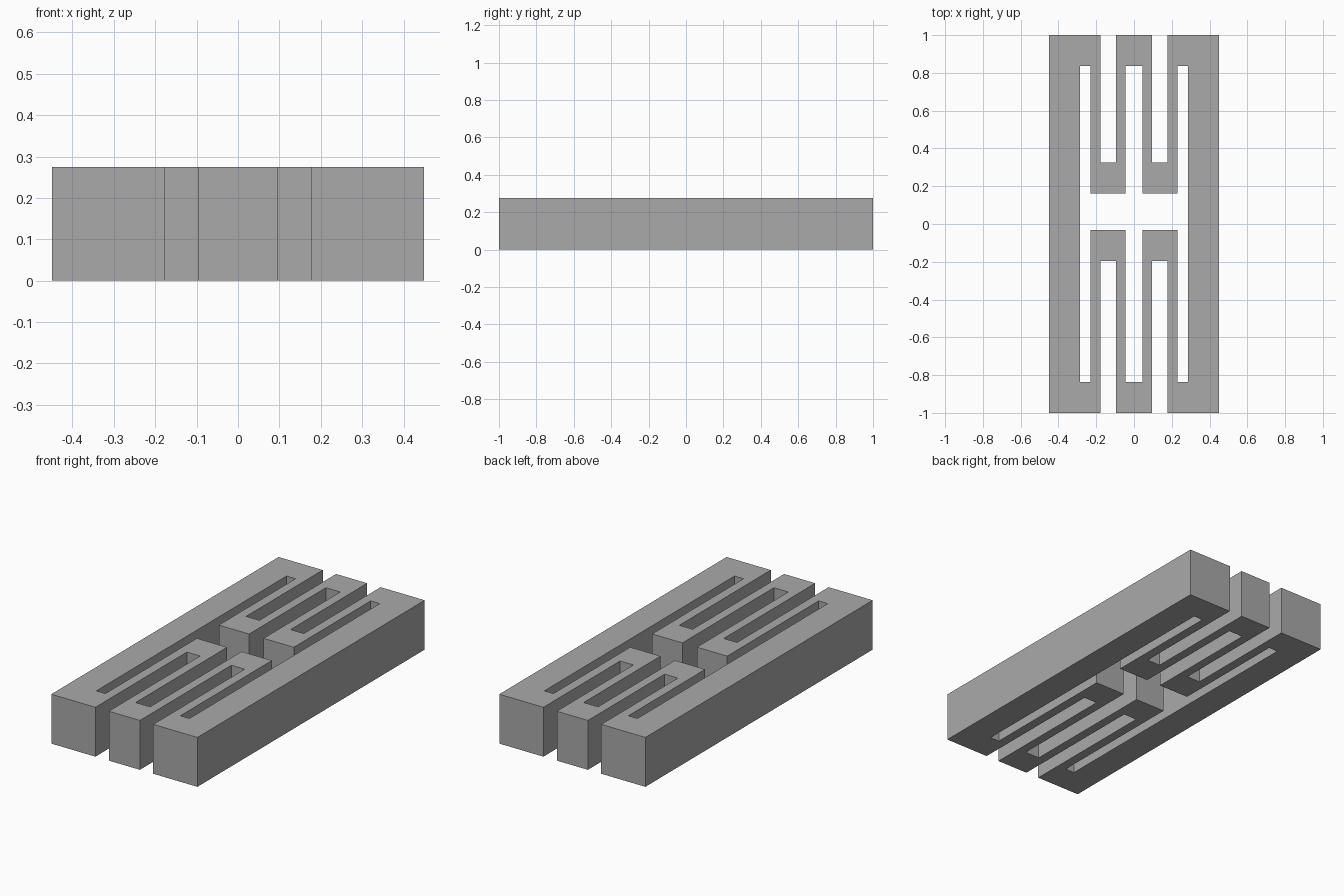
import bpy
import bmesh

if "Cube" in bpy.data.objects:
    bpy.data.objects.remove(bpy.data.objects["Cube"], do_unlink=True)

HEIGHT = 0.275
END, BRIDGE = 1.0, 0.837            # outer end, inner edge of end bridges
RAIL_OUT, RAIL_IN = 0.45, 0.287     # side rails
BEAM_OUT, BEAM_IN = 0.231, 0.178    # outer flexure beams
MID_OUT, MID_IN = 0.096, 0.0445     # middle flexure beams
BACK_FOOT = (0.325, 0.161)          # far and near edges of the folded feet
FRONT_FOOT = (-0.195, -0.032)

material = bpy.data.materials.new("plain grey")
material.use_nodes = True
grey = (0.4, 0.4, 0.4, 1)
material.diffuse_color = grey
material.node_tree.nodes["Principled BSDF"].inputs["Base Color"].default_value = grey


def mirrored(half):
    """Close a right-hand half profile with its reflection in x."""
    return half + [(-x, y) for x, y in reversed(half)]


def outer_half(end, foot):
    return [(RAIL_OUT, end), (BEAM_IN, end), (BEAM_IN, foot[0]),
            (MID_OUT, foot[0]), (MID_OUT, end)]


def inner_half(bridge, foot):
    return [(RAIL_IN, bridge), (BEAM_OUT, bridge), (BEAM_OUT, foot[1]),
            (MID_IN, foot[1]), (MID_IN, bridge)]


def ring(half, back, front):
    """Back serpentine edge, then the front one in the opposite direction."""
    return mirrored(half(*back)) + mirrored(half(*front))[::-1]


# Flat profile: outer outline with one central opening
outlines = [ring(outer_half, (END, BACK_FOOT), (-END, FRONT_FOOT)),
            ring(inner_half, (BRIDGE, BACK_FOOT), (-BRIDGE, FRONT_FOOT))]
profile = bpy.data.curves.new("flexure_profile", "CURVE")
profile.dimensions = "2D"
profile.fill_mode = "BOTH"
profile.extrude = HEIGHT / 2
for points in outlines:
    spline = profile.splines.new("POLY")
    spline.points.add(len(points) - 1)
    for point, (x, y) in zip(spline.points, points):
        point.co = (x, y, 0, 1)
    spline.use_cyclic_u = True
    spline.use_smooth = False
helper = bpy.data.objects.new("flexure_profile", profile)
bpy.context.collection.objects.link(helper)

# Solid flexure block from the extruded profile
bpy.context.view_layer.update()
evaluated = helper.evaluated_get(bpy.context.evaluated_depsgraph_get())
mesh = bpy.data.meshes.new_from_object(evaluated)
bpy.data.objects.remove(helper, do_unlink=True)
bm = bmesh.new()
bm.from_mesh(mesh)
bmesh.ops.remove_doubles(bm, verts=bm.verts[:], dist=0.0005)
bmesh.ops.recalc_face_normals(bm, faces=bm.faces[:])
for face in bm.faces:
    face.smooth = False
    face.material_index = 0
bm.to_mesh(mesh)
bm.free()
mesh.materials.clear()
mesh.materials.append(material)
block = bpy.data.objects.new("flexure_block", mesh)
block.location.z = HEIGHT / 2
bpy.context.collection.objects.link(block)
